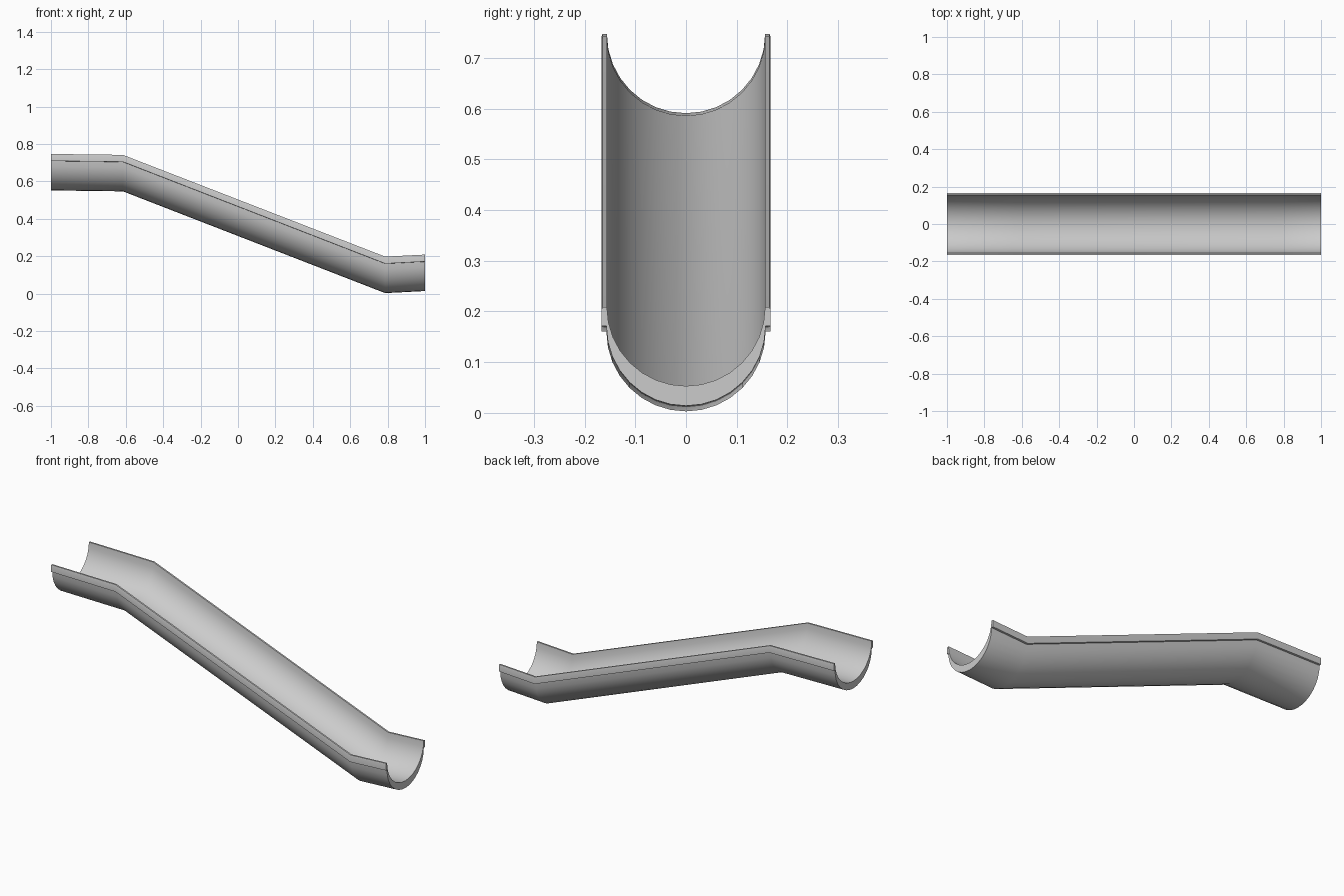
import bpy, bmesh, math

cube = bpy.data.objects.get("Cube")
if cube:
    bpy.data.objects.remove(cube, do_unlink=True)

# Painted grey metal
mat = bpy.data.materials.new("light_grey")
mat.use_nodes = True
grey = (0.6, 0.6, 0.6, 1)
mat.diffuse_color = grey
mat.node_tree.nodes["Principled BSDF"].inputs["Base Color"].default_value = grey

R = 0.156       # trough radius
DEPTH = 0.195   # overall section height
SEGS = 16


def arc(radius, centre_z):
    """Half circle from the +y rim down and round to the -y rim."""
    steps = [math.pi * i / SEGS for i in range(SEGS + 1)]
    return [(radius * math.cos(a), centre_z - radius * math.sin(a)) for a in steps]


# Trough section: outer arc, rolled lip on each side, inner arc
lip = [(0.167, 0.158), (0.167, 0.188), (0.165, DEPTH)]
outer = arc(R + 0.001, R + 0.001)
inner = arc(R, DEPTH)
section = outer + [(-y, z) for y, z in lip] + inner[::-1] + lip[::-1]

# Path of the trough floor: top landing, slope, run-out
path = [(-1, 0.552), (-0.615, 0.547), (0.787, 0.003), (1, 0.014)]

bm = bmesh.new()
rings = [[bm.verts.new((x, y, base + z)) for y, z in section] for x, base in path]
n = len(section)
for a, b in zip(rings, rings[1:]):
    for i in range(n):
        j = (i + 1) % n
        bm.faces.new((a[i], a[j], b[j], b[i]))

# Crescent end caps
bm.faces.new(rings[0])
bm.faces.new(rings[-1][::-1])
bmesh.ops.triangulate(bm, faces=[f for f in bm.faces if len(f.verts) > 4])
bmesh.ops.recalc_face_normals(bm, faces=bm.faces)

mesh = bpy.data.meshes.new("slide_trough")
bm.to_mesh(mesh)
bm.free()
mesh.materials.append(mat)
slide = bpy.data.objects.new("slide_trough", mesh)
bpy.context.collection.objects.link(slide)

bpy.ops.object.select_all(action='DESELECT')
slide.select_set(True)
bpy.context.view_layer.objects.active = slide
bpy.ops.object.shade_smooth_by_angle(angle=math.radians(50))
